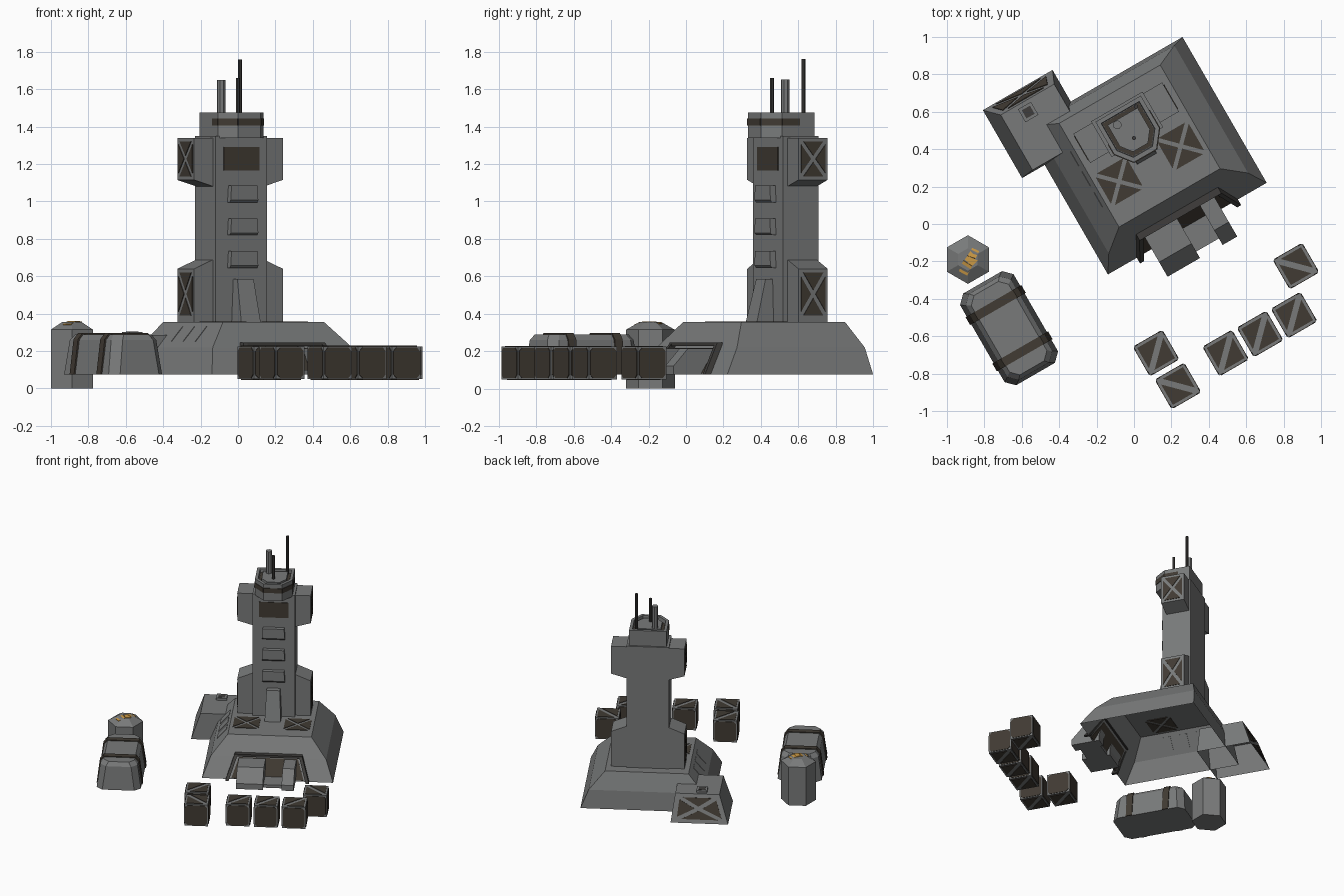
import bpy, bmesh, math
from mathutils import Matrix, Vector

if "Cube" in bpy.data.objects:
    bpy.data.objects.remove(bpy.data.objects["Cube"])

def material(name, rgb):
    m = bpy.data.materials.new(name)
    m.diffuse_color = (*rgb, 1)
    m.use_nodes = True
    m.node_tree.nodes["Principled BSDF"].inputs["Base Color"].default_value = m.diffuse_color
    return m

GREY = material("steel grey", (0.19, 0.195, 0.195))
BROWN = material("dark brown", (0.052, 0.043, 0.033))
DARK = material("dark metal", (0.05, 0.048, 0.045))
ORANGE = material("warning orange", (0.6, 0.32, 0.06))

def place(x, y):
    return Matrix.Translation((x, y, 0)) @ Matrix.Rotation(math.radians(30), 4, 'Z')

SITE = place(0.06, 0.365)      # the whole outpost is turned 30 degrees

def finish(name, bm, mat, M):
    bmesh.ops.recalc_face_normals(bm, faces=bm.faces)
    me = bpy.data.meshes.new(name)
    bm.to_mesh(me)
    bm.free()
    me.transform(M)
    me.materials.append(mat)
    ob = bpy.data.objects.new(name, me)
    bpy.context.collection.objects.link(ob)
    return ob

def loft(name, rings, mat=GREY, M=SITE, bottom=True, top=True):
    """Skin a stack of equal-length point rings."""
    bm = bmesh.new()
    rs = [[bm.verts.new(p) for p in r] for r in rings]
    n = len(rs[0])
    for lo, hi in zip(rs, rs[1:]):
        for i in range(n):
            j = (i + 1) % n
            bm.faces.new((lo[i], lo[j], hi[j], hi[i]))
    if bottom:
        bm.faces.new(rs[0][::-1])
    if top:
        bm.faces.new(rs[-1])
    return finish(name, bm, mat, M)

def rect(a0, a1, b0, b1, z):
    return [(a0, b0, z), (a1, b0, z), (a1, b1, z), (a0, b1, z)]

def box(name, a0, a1, b0, b1, z0, z1, mat=GREY, M=SITE):
    return loft(name, [rect(a0, a1, b0, b1, z0), rect(a0, a1, b0, b1, z1)], mat, M)

def octagon(w, l, c, z):
    return [(w - c, -l, z), (w, c - l, z), (w, l - c, z), (w - c, l, z),
            (c - w, l, z), (-w, l - c, z), (-w, c - l, z), (c - w, -l, z)]

def ngon(x, y, r, z, n, turn=0.0):
    return [(x + r * math.cos(turn + math.tau * i / n),
             y + r * math.sin(turn + math.tau * i / n), z) for i in range(n)]

def plates(name, polys, mat=BROWN, M=SITE, t=0.004):
    """Thin plates straddling a surface."""
    bm = bmesh.new()
    for poly in polys:
        pts = [Vector(p) for p in poly]
        n = (pts[1] - pts[0]).cross(pts[2] - pts[1]).normalized() * t
        lo = [bm.verts.new(p - n) for p in pts]
        hi = [bm.verts.new(p + n) for p in pts]
        bm.faces.new(lo[::-1])
        bm.faces.new(hi)
        for i in range(len(pts)):
            j = (i + 1) % len(pts)
            bm.faces.new((lo[i], lo[j], hi[j], hi[i]))
    return finish(name, bm, mat, M)

def shrink(poly, k):
    pts = [Vector(p) for p in poly]
    m = sum(pts, Vector()) / len(pts)
    return [m + (p - m) * k for p in pts]

def braced(corners, k=0.74):
    """Four triangles that leave an X-shaped brace between them."""
    pts = [Vector(p) for p in corners]
    m = sum(pts, Vector()) / 4
    return [shrink((pts[i], pts[(i + 1) % 4], m), k) for i in range(4)]

# Base: two-slope shell, open underneath
loft("base_hull", [rect(-.49, .49, -.45, .45, .075), rect(-.43, .43, -.355, .433, .22),
                   rect(-.312, .312, -.26, .38, .355)], bottom=False)
plates("roof_hatches", [t for s in (-1, 1) for t in
                        braced(rect(s * .19 - .105, s * .19 + .105, -.155, .055, .355), .78)])
# Window plates on the left slope
def slope(b, z):
    return (-.43 + (z - .22) / .135 * .118, b, z)
plates("side_windows", [[slope(b - .045, .25), slope(b + .045, .25), slope(b + .045, .33),
                         slope(b - .045, .33)] for b in (-.08, .05, .176)], GREY, t=.003)

# Entrance: door plate, dark frame, two blocks and a ramp
plates("door", [[(-.27, -.445, .08), (.27, -.445, .08), (.22, -.36, .215), (-.22, -.36, .215)]])
for s in (-1, 1):
    loft("door_frame_side", [rect(s * .30 - .012, s * .30 + .012, -.485, -.44, .075),
                             rect(s * .24 - .012, s * .24 + .012, -.375, -.34, .245)], DARK)
box("door_frame_top", -.25, .25, -.378, -.34, .228, .247, DARK)
for name, a0, a1 in (("entrance_block_left", -.22, -.02), ("entrance_block_right", .12, .21)):
    loft(name, [rect(a0, a1, -.62, -.40, .075), rect(a0, a1, -.62, -.40, .12),
                rect(a0, a1, -.53, -.37, .215)])
box("entrance_ramp", -.02, .12, -.58, -.42, .075, .10)

# Annex at the back left corner
loft("annex", [rect(-.63, -.2, .226, .645, .075), rect(-.56, -.23, .235, .575, .285)], bottom=False)
plates("annex_brace", braced([(-.60, .638, .095), (-.23, .638, .095),
                              (-.25, .582, .265), (-.545, .582, .265)]))
box("annex_hatch", -.465, -.385, .475, .555, .28, .302)
box("annex_hatch_lid", -.45, -.40, .49, .54, .298, .304, DARK)

# Tower shaft with front buttress, windows and screen
box("tower", -.159, .159, .084, .304, .35, 1.35)
loft("front_buttress", [rect(-.06, .06, -.02, .10, .35), rect(-.05, .05, .04, .10, .585)])
for z in (.645, .82, .995):
    loft("tower_window", [rect(-.085, .085, .06, .09, z), rect(-.085, .085, .05, .09, z + .012),
                          rect(-.08, .08, .05, .09, z + .09)])
plates("tower_screen", [[(-.11, .084, 1.165), (.11, .084, 1.165), (.11, .084, 1.29), (-.11, .084, 1.29)]])

# Side pods, mirrored, with X-braced ends
for s in (-1, 1):
    inner, outer = s * .155, s * .274
    for name, zi0, zo0, zi1, zo1 in (("lower_pod", .35, .35, .69, .64),
                                     ("upper_pod", 1.08, 1.115, 1.34, 1.34)):
        loft(name, [[(inner, b, zi0), (outer, b, zo0), (outer, b, zo1), (inner, b, zi1)]
                    for b in (.114, .294)])
        z0 = max(zo0, .37)
        plates(name + "_brace", braced([(outer, .122, z0 + .01), (outer, .286, z0 + .01),
                                        (outer, .286, zo1 - .01), (outer, .122, zo1 - .01)]))

# Control head with recessed roof and dark visor
HEAD = [(-.07, 0), (.07, 0), (.14, .09), (.14, .29), (-.14, .29), (-.14, .09)]
def head_ring(z, k=1.0):
    return [(a * k, .15 + (b - .15) * k, z) for a, b in HEAD]
loft("control_head", [head_ring(1.34), head_ring(1.475), head_ring(1.475, .84), head_ring(1.445, .82)])
plates("head_roof_gap", [head_ring(1.445, .80)])
loft("head_roof", [head_ring(1.44, .66), head_ring(1.47, .66)])
visor = [(.14, .2), (.14, .09), (.07, 0), (-.07, 0), (-.14, .09), (-.14, .15)]
plates("visor", [[(*p, 1.405), (*q, 1.405), (*q, 1.443), (*p, 1.443)]
                 for p, q in zip(visor, visor[1:])])
for name, a, b, r, z, m in (("thick_antenna", -.047, .218, .024, 1.65, GREY),
                            ("short_antenna", -.005, .112, .011, 1.66, DARK),
                            ("tall_antenna", .089, .252, .011, 1.76, DARK)):
    loft(name, [ngon(a, b, r, 1.445, 8), ngon(a, b, r, z, 8)], m)

# Cargo container with two straps
M = place(-.668, -.557)
def hull(z, grow=0.0):
    t = (z - .075) / .215
    return octagon(.165 - .03 * t + grow, .283 - .02 * t, .045, z)
loft("container", [hull(.075), hull(.26), octagon(.115, .245, .04, .29)], M=M)
for s in (-1, 1):
    b0, b1 = s * .143 - .024, s * .143 + .024
    loft("container_strap", [rect(-.172, .172, b0, b1, .076), rect(-.148, .148, b0, b1, .263),
                             rect(-.12, .12, b0, b1, .296)], BROWN, M)

# Hexagonal power cell with an orange bolt mark on its cap
PX, PY = -.888, -.19
I = Matrix()
loft("power_cell", [ngon(PX, PY, r, z, 6, math.pi / 6)
                    for r, z in ((.13, 0), (.13, .315), (.06, .355))], M=I)
def on_cap(x, y):
    h = max((x - PX) * math.cos(k * math.pi / 3) + (y - PY) * math.sin(k * math.pi / 3) for k in range(6))
    return (x, y, .357 - .04 * max(0, (h - .052) / .061))
bolt = [[(-.866, -.128), (-.828, -.145), (-.848, -.185), (-.89, -.17)],
        [(-.905, -.19), (-.89, -.17), (-.835, -.195), (-.865, -.225)],
        [(-.912, -.195), (-.865, -.225), (-.892, -.275), (-.936, -.252)]]
plates("bolt_mark", [[on_cap(x, y) for x, y in q] for q in bolt], ORANGE, I, .003)

# Crates: grey cubes with brown panels on every side
S = .0875
side = octagon(.081, .081, .018, S)
tri = [[(-.074, -.052, S), (.052, .074, S), (-.074, .074, S)],
       [(.074, .052, S), (-.052, -.074, S), (.074, -.074, S)]]
for i, (x, y) in enumerate([(.866, -.225), (.856, -.487), (.674, -.588),
                            (.49, -.69), (.118, -.69), (.235, -.866)]):
    M = place(x, y) @ Matrix.Translation((0, 0, .1375))
    box("crate", -S, S, -S, S, -S, S, M=M)
    polys = []
    for k in range(4):
        R = Matrix.Rotation(k * math.pi / 2, 3, 'Z') @ Matrix.Rotation(math.pi / 2, 3, 'X')
        polys.append([R @ Vector(p) for p in side])
    spin = Matrix.Rotation(math.pi / 2 * (i in (0, 5)), 3, 'Z')
    for t in tri:
        polys.append([spin @ Vector(p) for p in t])
        polys.append([Vector((p[0], p[1], -p[2])) for p in t])
    plates("crate_panels", polys, M=M)
